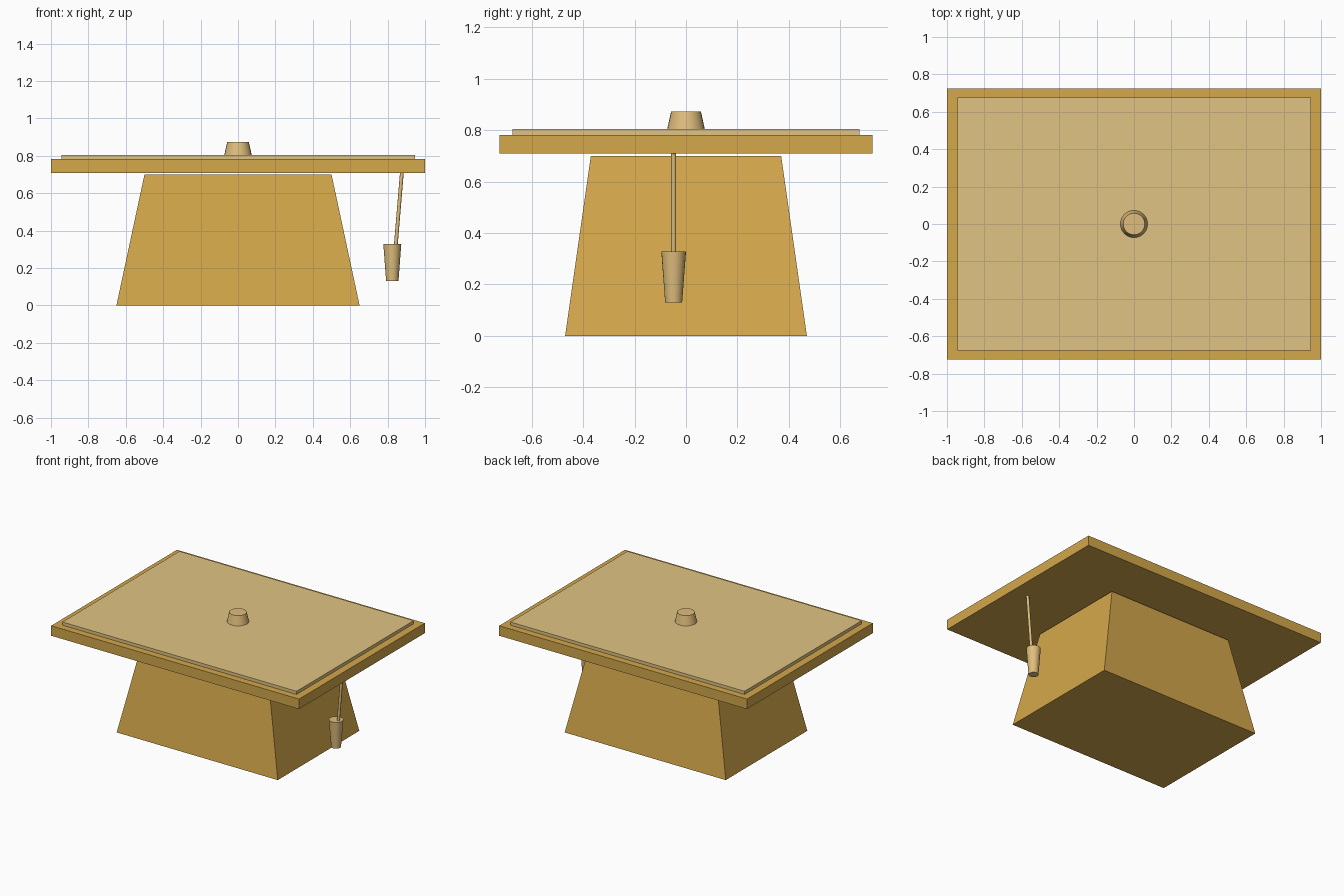
import bpy
from math import radians
from mathutils import Vector

cube = bpy.data.objects.get("Cube")
if cube:
    bpy.data.objects.remove(cube, do_unlink=True)


def material(name, rgb):
    """Flat material from an sRGB triple (0-255)."""
    col = [((c / 255 + 0.055) / 1.055) ** 2.4 for c in rgb] + [1]
    mat = bpy.data.materials.new(name)
    mat.use_nodes = True
    mat.diffuse_color = col
    mat.node_tree.nodes["Principled BSDF"].inputs["Base Color"].default_value = col
    return mat


gold = material("gold cloth", (212, 168, 75))
tan = material("pale tan", (224, 196, 131))
thread = material("tassel tan", (224, 190, 125))


def block(name, size, z0, z1, mat, top=None, y=0):
    """Box from z0 to z1, optionally tapered to another size at the top."""
    bpy.ops.mesh.primitive_cube_add(size=2)
    ob = bpy.context.object
    ob.name = name
    top = top or size
    for v in ob.data.vertices:
        half = top if v.co.z > 0 else size
        v.co = (v.co.x * half[0], v.co.y * half[1] + y, z1 if v.co.z > 0 else z0)
    ob.data.materials.append(mat)
    return ob


def rod(name, start, end, r0, r1, mat, sides=24):
    """Tapered round part running between two points."""
    start, end = Vector(start), Vector(end)
    axis = end - start
    bpy.ops.mesh.primitive_cone_add(vertices=sides, radius1=r0, radius2=r1,
                                    depth=axis.length, location=(start + end) / 2)
    ob = bpy.context.object
    ob.name = name
    ob.rotation_euler = axis.to_track_quat("Z", "Y").to_euler()
    ob.data.materials.append(mat)
    bpy.ops.object.shade_smooth_by_angle(angle=radians(40))
    return ob


# Tapered cap body, flat board and raised top panel
block("crown", (0.65, 0.47), 0, 0.70, gold, top=(0.50, 0.37))
block("board", (1.0, 0.725), 0.709, 0.782, gold)
block("top_panel", (0.945, 0.675), 0.782, 0.805, tan)

# Centre button
rod("button", (0, 0, 0.805), (0, 0, 0.873), 0.073, 0.058, thread)

# Hanging cord and tassel
rod("cord", (0.842, -0.048, 0.30), (0.876, -0.048, 0.709), 0.010, 0.010, thread, 12)
rod("tassel", (0.825, -0.048, 0.13), (0.825, -0.048, 0.328), 0.033, 0.048, thread)
